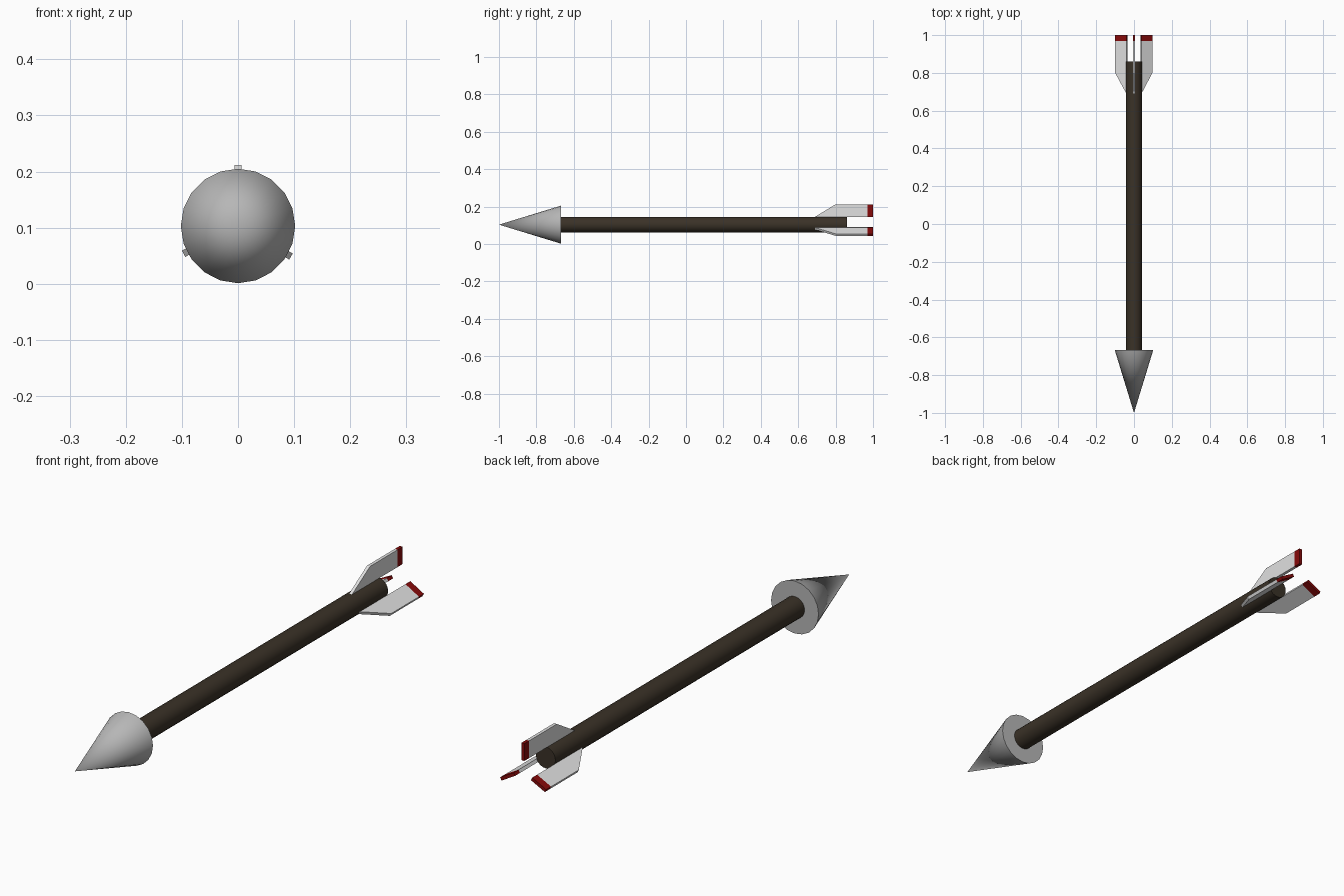
import bpy, bmesh, math
from mathutils import Matrix, Vector

if "Cube" in bpy.data.objects:
    bpy.data.objects.remove(bpy.data.objects["Cube"])

CZ = 0.103          # height of the arrow's axis


def material(name, rgb):
    m = bpy.data.materials.new(name)
    m.diffuse_color = (*rgb, 1)
    m.use_nodes = True
    m.node_tree.nodes["Principled BSDF"].inputs["Base Color"].default_value = m.diffuse_color
    return m


STEEL = material("steel grey", (0.47, 0.47, 0.47))
WOOD = material("dark brown", (0.042, 0.031, 0.020))
WHITE = material("feather white", (0.75, 0.75, 0.75))
RED = material("dark red", (0.24, 0.003, 0.003))


def finish(bm, name, mats, smooth):
    bmesh.ops.recalc_face_normals(bm, faces=bm.faces)
    mesh = bpy.data.meshes.new(name)
    bm.to_mesh(mesh)
    bm.free()
    for m in mats:
        mesh.materials.append(m)
    ob = bpy.data.objects.new(name, mesh)
    bpy.context.collection.objects.link(ob)
    if smooth:
        bpy.ops.object.select_all(action='DESELECT')
        ob.select_set(True)
        bpy.context.view_layer.objects.active = ob
        bpy.ops.object.shade_smooth_by_angle(angle=math.radians(35))
    return ob


def rod(name, y0, r0, y1, r1, mat):
    """Round part along y, radius r0 at y0 and r1 at y1."""
    bm = bmesh.new()
    place = (Matrix.Translation((0, (y0 + y1) / 2, CZ))
             @ Matrix.Rotation(math.radians(-90), 4, 'X'))
    bmesh.ops.create_cone(bm, cap_ends=True, segments=20, radius1=r0,
                          radius2=r1, depth=y1 - y0, matrix=place)
    return finish(bm, name, [mat], True)


def fin(name, degrees):
    """Thin swept plate; its rear strip is red."""
    inner, outer, t = 0.042, 0.109, 0.0125
    outline = [(0.69, inner), (0.80, outer), (1.0, outer), (1.0, inner)]
    bm = bmesh.new()
    face = bm.faces.new([bm.verts.new((-t / 2, y, r)) for y, r in outline])
    ext = bmesh.ops.extrude_face_region(bm, geom=[face])
    bmesh.ops.translate(bm, vec=(t, 0, 0),
                        verts=[v for v in ext["geom"] if isinstance(v, bmesh.types.BMVert)])
    bmesh.ops.bisect_plane(bm, geom=bm.verts[:] + bm.edges[:] + bm.faces[:],
                           plane_co=(0, 0.97, 0), plane_no=(0, 1, 0))
    for f in bm.faces:
        f.material_index = int(f.calc_center_median().y > 0.97)
    bmesh.ops.transform(bm, verts=bm.verts,
                        matrix=Matrix.Translation((0, 0, CZ))
                        @ Matrix.Rotation(math.radians(degrees), 4, 'Y'))
    return finish(bm, name, [WHITE, RED], False)


# arrowhead and shaft
rod("arrowhead", -1.0, 0.0, -0.667, 0.102, STEEL)
rod("shaft", -0.667, 0.042, 0.86, 0.042, WOOD)

# three tail fins around the shaft
for name, angle in (("top_fin", 0), ("right_fin", 120), ("left_fin", -117)):
    fin(name, angle)
